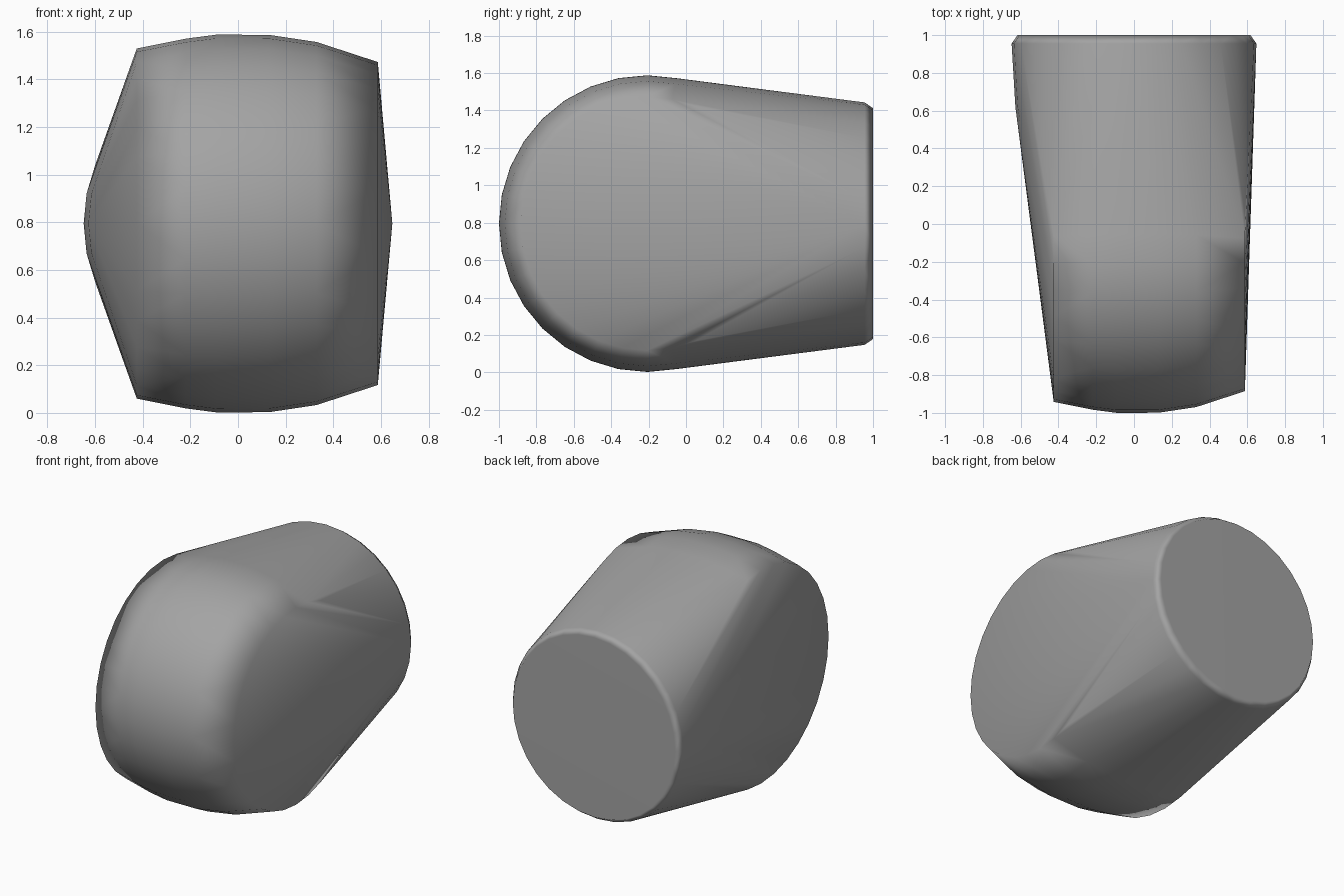
import bpy, bmesh
from math import sin, cos, pi, radians

if "Cube" in bpy.data.objects:
    bpy.data.objects.remove(bpy.data.objects["Cube"])

SEG = 32
ZC = 0.795
bm = bmesh.new()

def ring(radius, place):
    """Add a circle of points; place maps the two in-plane offsets to 3D."""
    for i in range(SEG):
        a = 2 * pi * i / SEG
        bm.verts.new(place(radius * cos(a), radius * sin(a)))

# Bulging barrel lying along x: (x, radius)
for x, r in [(-0.425, 0.735), (-0.22, 0.776), (-0.09, 0.793),
             (0.13, 0.792), (0.33, 0.762), (0.587, 0.678)]:
    ring(r, lambda u, v: (x, -0.207 + u, ZC + v))

# Round back end with a small chamfer: (y, radius)
for y, r in [(0.62, 0.628), (0.955, 0.648), (1.0, 0.617)]:
    ring(r, lambda u, v: (u, y, ZC + v))

# Stretch one skin over both parts
bmesh.ops.convex_hull(bm, input=bm.verts[:])
loose = [v for v in bm.verts if not v.link_faces]
bmesh.ops.delete(bm, geom=loose, context='VERTS')
bmesh.ops.dissolve_limit(bm, angle_limit=radians(0.3),
                         verts=bm.verts[:], edges=bm.edges[:])
bmesh.ops.recalc_face_normals(bm, faces=bm.faces[:])

mesh = bpy.data.meshes.new("rounded_body")
bm.to_mesh(mesh)
bm.free()
body = bpy.data.objects.new("rounded_body", mesh)
bpy.context.collection.objects.link(body)

# Dark grey
grey = bpy.data.materials.new("dark_grey")
grey.diffuse_color = (0.37, 0.37, 0.37, 1)
grey.use_nodes = True
grey.node_tree.nodes["Principled BSDF"].inputs["Base Color"].default_value = grey.diffuse_color
mesh.materials.append(grey)

# Soft shading; large faces such as the back disc stay flat
bpy.context.view_layer.objects.active = body
body.select_set(True)
bpy.ops.object.shade_smooth_by_angle(angle=radians(75))
wn = body.modifiers.new("weighted_normals", 'WEIGHTED_NORMAL')
wn.keep_sharp = True
